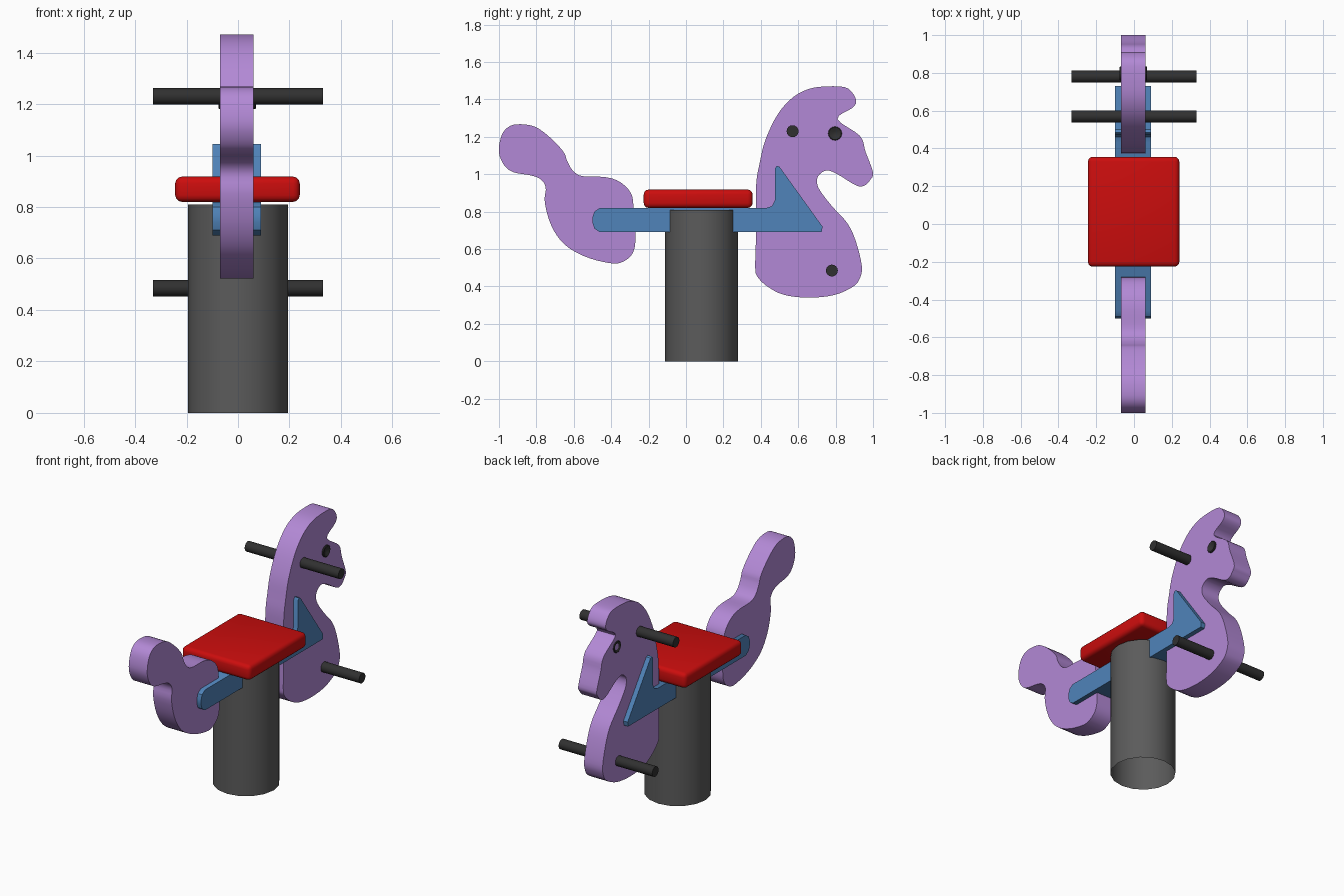
import bpy, bmesh, math
from mathutils import Matrix, Vector

if "Cube" in bpy.data.objects:
    bpy.data.objects.remove(bpy.data.objects["Cube"])


def material(name, *rgb):
    mat = bpy.data.materials.new(name)
    mat.use_nodes = True
    mat.diffuse_color = (*rgb, 1)
    mat.node_tree.nodes["Principled BSDF"].inputs["Base Color"].default_value = (*rgb, 1)
    return mat


purple = material("purple", .45, .25, .67)
blue = material("blue", .08, .23, .49)
red = material("red", .6, .004, .004)
grey = material("grey", .105, .105, .105)
black = material("black", .03, .03, .03)


def finish(name, bm, mat):
    """Turn a bmesh into a smooth-shaded object with sharp edges kept."""
    bmesh.ops.recalc_face_normals(bm, faces=bm.faces)
    mesh = bpy.data.meshes.new(name)
    bm.to_mesh(mesh)
    bm.free()
    mesh.materials.append(mat)
    mesh.shade_smooth()
    mesh.set_sharp_from_angle(angle=math.radians(35))
    obj = bpy.data.objects.new(name, mesh)
    bpy.context.collection.objects.link(obj)
    return obj


def smooth_loop(points, steps=4):
    """Closed Catmull-Rom curve through the points."""
    pts = [Vector(p) for p in points]
    n = len(pts)
    out = []
    for i in range(n):
        a, b, c, d = (pts[(i + k) % n] for k in (-1, 0, 1, 2))
        for s in range(steps):
            t = s / steps
            out.append(b + (c - a) * t / 2 + (a * 2 - b * 5 + c * 4 - d) * t**2 / 2
                       + (b * 3 - a - c * 3 + d) * t**3 / 2)
    return out


def board(name, outline, half, mat):
    """Side outline (y, z in hundredths) extruded across x."""
    bm = bmesh.new()
    x = -.005
    face = bm.faces.new([bm.verts.new((x - half, y / 100, z / 100)) for y, z in outline])
    ext = bmesh.ops.extrude_face_region(bm, geom=[face])
    moved = [v for v in ext["geom"] if isinstance(v, bmesh.types.BMVert)]
    bmesh.ops.translate(bm, verts=moved, vec=(2 * half, 0, 0))
    return finish(name, bm, mat)


def rod(name, y, z):
    bm = bmesh.new()
    turn = Matrix.Translation((0, y, z)) @ Matrix.Rotation(math.pi / 2, 4, "Y")
    bmesh.ops.create_cone(bm, cap_ends=True, segments=16, radius1=.032,
                          radius2=.032, depth=.66, matrix=turn)
    return finish(name, bm, black)


# Head and chest board
head = [(76, 147), (85, 146.5), (89, 143.5), (91, 139), (89, 135.5), (81, 129.5),
        (93, 120.5), (96, 112), (100, 101), (98.5, 97), (95.5, 94), (91, 94),
        (81, 100), (75.5, 102), (71.5, 100), (70, 96.5), (71.5, 91.5), (78, 83),
        (86.5, 73.5), (91, 63.5), (94, 51), (93, 44.5), (89.5, 40), (79.5, 35.5),
        (66, 34), (52.5, 35.5), (43.5, 40), (38, 45.5), (37, 51), (37.5, 70),
        (37.5, 94), (39.5, 106.5), (42.5, 118.5), (49, 132), (57, 141), (66, 145.7)]
board("head_board", smooth_loop(head), .065, purple)

# Tail board
tail = [(-90.5, 126.7), (-81, 125.5), (-72.5, 119.5), (-65.5, 112), (-63.5, 107),
        (-60.5, 102), (-55.5, 99), (-43.5, 98.5), (-35.5, 96), (-29.5, 90),
        (-28, 82), (-27, 65), (-29, 57), (-35, 52.7), (-42, 52.7), (-54, 56),
        (-65, 62.5), (-72, 72.5), (-75.5, 85), (-75, 93), (-78, 97.5),
        (-83.5, 99.5), (-92, 101), (-97, 104.5), (-100, 111.5), (-99, 119.5),
        (-96, 124.5)]
board("tail_board", smooth_loop(tail), .065, purple)

# Support beam with the upright wedge
beam = [(-46, 69), (-49, 71), (-50, 74), (-50, 77), (-49, 80), (-46, 82), (43, 82),
        (46, 83), (47.5, 86), (47.5, 103), (48.5, 104.5), (50, 104), (73, 72), (72.5, 69)]
board("support_beam", beam, .095, blue)

# Post, open underneath
bm = bmesh.new()
bmesh.ops.create_cone(bm, cap_ends=True, segments=16, radius1=.194, radius2=.194,
                      depth=.81, matrix=Matrix.Translation((0, .083, .405)))
bmesh.ops.delete(bm, geom=[f for f in bm.faces if f.calc_center_median().z < .01],
                 context="FACES_ONLY")
post = finish("post", bm, grey)

# Seat with rounded edges
bm = bmesh.new()
bmesh.ops.create_cube(bm, size=1, matrix=Matrix.Translation((-.002, .065, .869))
                      @ Matrix.Diagonal((.484, .582, .098, 1)))
bmesh.ops.bevel(bm, geom=bm.edges[:], offset=.026, segments=3, profile=.5, affect="EDGES")
finish("seat", bm, red)

# Hand and foot bars
rod("hand_bar", .57, 1.23)
rod("foot_bar", .78, .485)

# Dished eyes on both sides
for side, name in ((1, "left_eye"), (-1, "right_eye")):
    bm = bmesh.new()
    rings = []
    for radius, out in ((.037, .05), (.037, .07), (.033, .073), (.026, .071), (.013, .063)):
        ring = []
        for k in range(16):
            a = math.tau * k / 16
            ring.append(bm.verts.new((side * out - .003, .797 + radius * math.cos(a),
                                      1.218 + radius * math.sin(a))))
        rings.append(ring)
    for a, b in zip(rings, rings[1:]):
        for k in range(16):
            j = (k + 1) % 16
            bm.faces.new((a[k], a[j], b[j], b[k]))
    bm.faces.new(rings[0])
    bm.faces.new(rings[-1])
    finish(name, bm, black)
